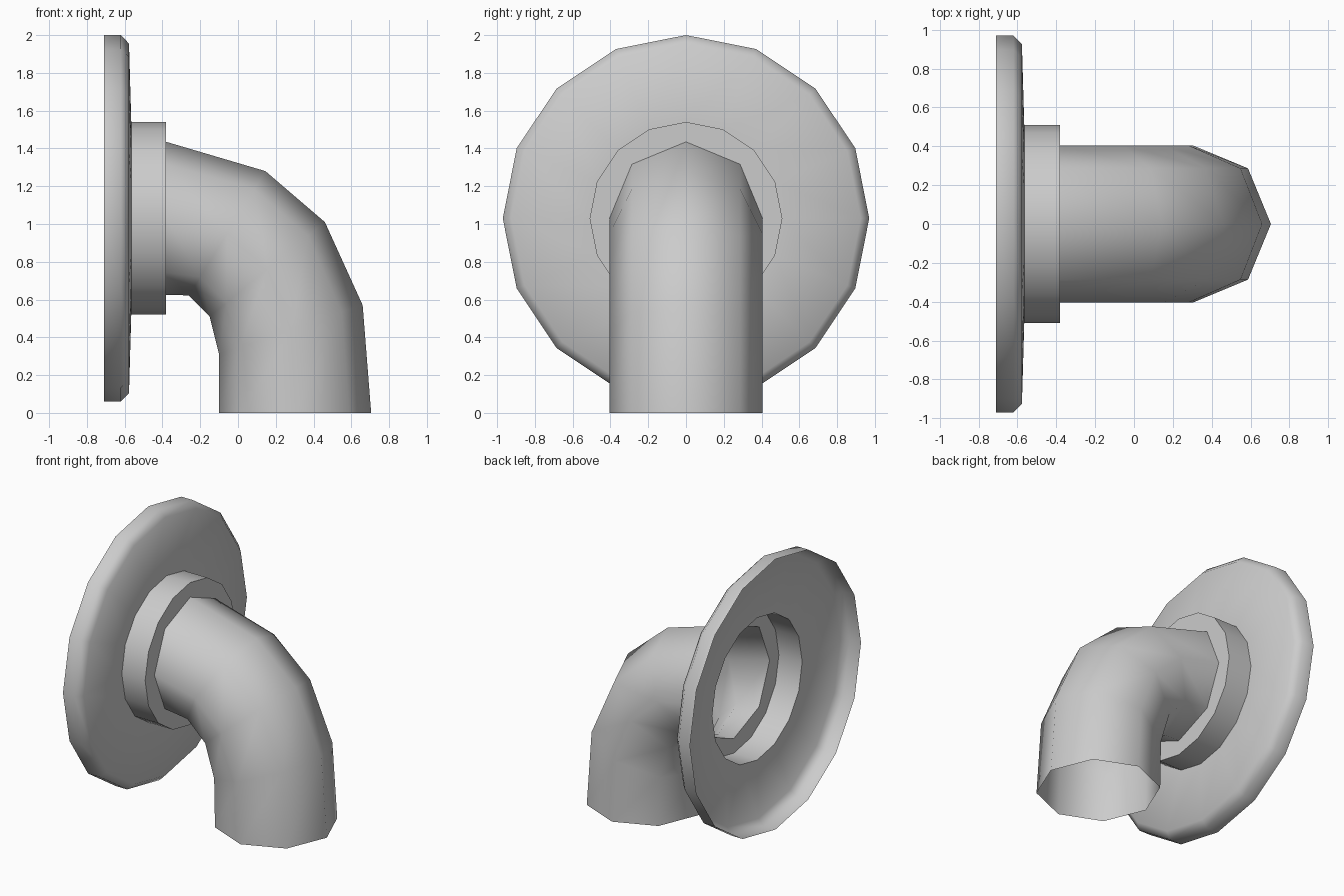
import bpy, bmesh
from math import sin, cos, pi, radians

if "Cube" in bpy.data.objects:
    bpy.data.objects.remove(bpy.data.objects["Cube"])

AXIS_Z = 1.03     # height of the flange axis
PIPE_R = 0.405


def ring(bm, outer, inner, half_y, n):
    """Closed ring around the segment inner-outer (x, z), n sides."""
    cx, cz = (outer[0] + inner[0]) / 2, (outer[1] + inner[1]) / 2
    ux, uz = (outer[0] - inner[0]) / 2, (outer[1] - inner[1]) / 2
    return [bm.verts.new((cx + ux * cos(a), half_y * sin(a), cz + uz * cos(a)))
            for a in (2 * pi * k / n for k in range(n))]


def disc_ring(bm, x, r, n):
    return ring(bm, (x, AXIS_Z + r), (x, AXIS_Z - r), r, n)


def skin(bm, rings):
    for a, b in zip(rings, rings[1:]):
        n = len(a)
        for k in range(n):
            j = (k + 1) % n
            bm.faces.new((a[j], a[k], b[k], b[j]))


def finish(bm, name):
    bm.normal_update()
    me = bpy.data.meshes.new(name)
    bm.to_mesh(me)
    bm.free()
    ob = bpy.data.objects.new(name, me)
    bpy.context.collection.objects.link(ob)
    bpy.ops.object.select_all(action='DESELECT')
    ob.select_set(True)
    bpy.context.view_layer.objects.active = ob
    bpy.ops.object.shade_smooth_by_angle(angle=radians(60))


# wall flange: open-backed dish with a bevelled rim
bm = bmesh.new()
skin(bm, [disc_ring(bm, x, r, 16) for x, r in
          [(-0.71, 0.97), (-0.62, 0.97), (-0.577, 0.925), (-0.565, 0.51)]])
finish(bm, "wall_flange")

# collar: 16-sided sleeve whose end plate narrows to the 8-sided pipe
bm = bmesh.new()
back, front = (disc_ring(bm, x, 0.51, 16) for x in (-0.565, -0.38))
skin(bm, [back, front])
hole = disc_ring(bm, -0.38, PIPE_R, 8)
for k in range(8):
    j = (k + 1) % 8
    bm.faces.new((front[2 * j % 16], front[2 * k + 1], front[2 * k], hole[k], hole[j]))
finish(bm, "collar")

# elbow pipe: outer and inner bend points for each ring, open at both ends
bends = [((-0.38, AXIS_Z + PIPE_R), (-0.38, AXIS_Z - PIPE_R)),
         ((0.145, 1.28), (-0.26, 0.622)),
         ((0.46, 1.01), (-0.15, 0.51)),
         ((0.66, 0.57), (-0.10, 0.31)),
         ((0.705, 0.0), (-0.10, 0.0))]
bm = bmesh.new()
skin(bm, [ring(bm, o, i, PIPE_R, 8) for o, i in bends])
finish(bm, "elbow_pipe")
